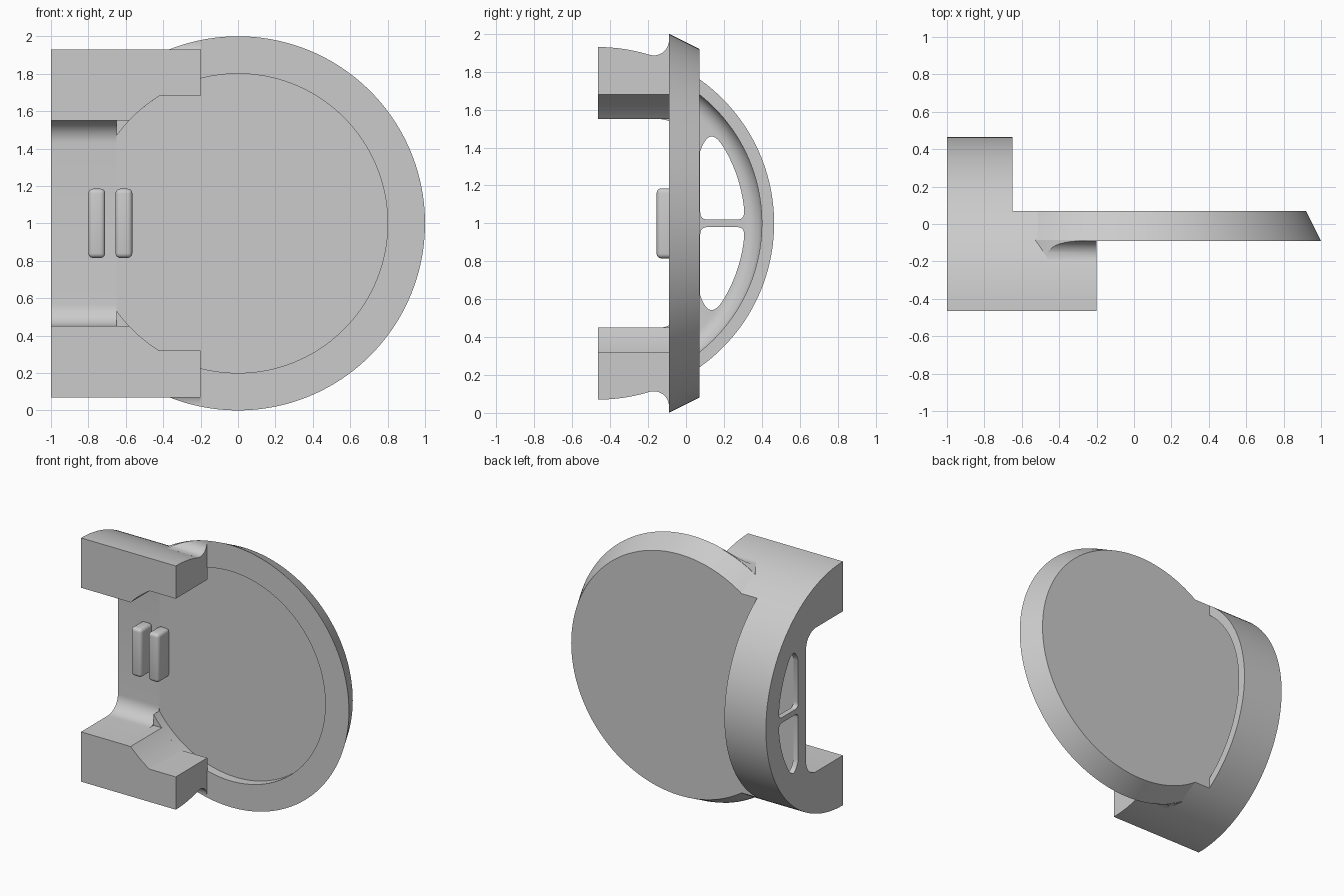
import bpy, bmesh
from math import sin, cos, pi, asin, atan2, sqrt
from mathutils import Vector

cube = bpy.data.objects.get("Cube")
if cube:
    bpy.data.objects.remove(cube)

grey = bpy.data.materials.new("plain_grey")
grey.use_nodes = True
grey.diffuse_color = (0.6, 0.6, 0.6, 1)
grey.node_tree.nodes["Principled BSDF"].inputs["Base Color"].default_value = (0.6, 0.6, 0.6, 1)

AXIS_Y = -0.465   # axis of the half-round housing
R_OUT = 0.93      # housing radius
FRONT, BACK, FLOOR = -0.09, 0.07, -0.02


def finish(name, bm):
    """Turn a bmesh into an object whose origin sits on the disc centre."""
    bmesh.ops.recalc_face_normals(bm, faces=bm.faces)
    mesh = bpy.data.meshes.new(name)
    bm.to_mesh(mesh)
    bm.free()
    mesh.materials.append(grey)
    obj = bpy.data.objects.new(name, mesh)
    obj.location.z = 1
    bpy.context.collection.objects.link(obj)
    return obj


def prism(name, pts, axis, lo, hi):
    """Extrude a (y, z) outline along X or an (x, z) outline along Y."""
    bm = bmesh.new()
    place = (lambda p: (lo, p[0], p[1])) if axis == "X" else (lambda p: (p[0], lo, p[1]))
    face = bm.faces.new([bm.verts.new(place(p)) for p in pts])
    ext = bmesh.ops.extrude_face_region(bm, geom=[face])
    step = Vector((hi - lo, 0, 0)) if axis == "X" else Vector((0, hi - lo, 0))
    moved = [v for v in ext["geom"] if isinstance(v, bmesh.types.BMVert)]
    bmesh.ops.translate(bm, verts=moved, vec=step)
    return finish(name, bm)


def lathe(name, rings, axis, n=160):
    """Stack (position, radius) rings along X (housing axis) or Y (disc axis)."""
    bm = bmesh.new()
    loops = []
    for a, r in rings:
        ring = []
        for i in range(n):
            u, w = r * cos(2 * pi * i / n), r * sin(2 * pi * i / n)
            ring.append(bm.verts.new((a, AXIS_Y + u, w) if axis == "X" else (u, a, w)))
        loops.append(ring)
    for p, q in zip(loops, loops[1:]):
        for i in range(n):
            j = (i + 1) % n
            bm.faces.new((p[i], p[j], q[j], q[i]))
    bm.faces.new(loops[0])
    bm.faces.new(loops[-1])
    return finish(name, bm)


def apply_mod(obj, kind, **settings):
    mod = obj.modifiers.new(kind.title(), kind)
    for key, value in settings.items():
        setattr(mod, key, value)
    bpy.context.view_layer.objects.active = obj
    bpy.ops.object.modifier_apply(modifier=mod.name)


def boolean(obj, cutter, op):
    apply_mod(obj, "BOOLEAN", object=cutter, operation=op, solver="EXACT")
    bpy.data.objects.remove(cutter)


def mirror_z(obj):
    apply_mod(obj, "MIRROR", use_axis=(False, False, True), use_mirror_merge=False)


def arc(cy, cz, r, a0, a1, n):
    return [(cy + r * cos(a0 + (a1 - a0) * i / n), cz + r * sin(a0 + (a1 - a0) * i / n))
            for i in range(n + 1)]


def bend(p, c, q, n=10):
    """Quadratic curve for rounded corners."""
    ts = [i / n for i in range(n + 1)]
    return [tuple((1 - t) ** 2 * p[k] + 2 * t * (1 - t) * c[k] + t * t * q[k] for k in (0, 1))
            for t in ts]


def box_outline(x0, x1, z0, z1):
    return [(x0, z0), (x1, z0), (x1, z1), (x0, z1)]


# Housing: half-round C section with filleted slot
inner = [(AXIS_Y, 0.55)] + arc(-0.14, 0.43, 0.12, pi / 2, 0, 10)
outline = arc(AXIS_Y, 0, R_OUT, -pi / 2, pi / 2, 80) + inner + [(y, -z) for y, z in reversed(inner)]
housing = prism("housing", outline, "X", -1, -0.65)

# Round-bottomed pocket behind the disc
pocket_rings = [(-0.6, 0.865)] + [(x, r) for r, x in arc(0.775, -0.87, 0.09, 0, -pi / 2, 10)]
pocket = lathe("pocket_cutter", pocket_rings, "X")
boolean(pocket, prism("pocket_trim", box_outline(-2, 0, -2, 2), "Y", -3, BACK), "DIFFERENCE")
boolean(housing, pocket, "DIFFERENCE")

# Two rounded windows through the end wall
r_win = 0.775
start = arc(AXIS_Y, 0, r_win, asin(0.07 / r_win), asin(0.4 / r_win), 16)
outline = (bend((0.27, 0.02), (0.31, 0.02), start[0]) + start[1:]
           + bend(start[-1], (0.125, 0.525), (0.075, 0.38))[1:]
           + bend((0.075, 0.06), (0.075, 0.02), (0.115, 0.02)))
window = prism("window_cutter", outline, "X", -1.1, -0.9)
mirror_z(window)
boolean(housing, window, "DIFFERENCE")

# Disc with tapered rim and shallow round recess
disc = lathe("disc", [(FLOOR, 0.8), (FRONT, 0.8), (FRONT, 1), (BACK, 0.92)], "Y")
boolean(disc, prism("disc_trim", box_outline(-2, -0.65, -2, 2), "Y", -1, 1), "DIFFERENCE")

# Clamp arms, following the recess circle on their inner corner
edge = arc(0, 0, 0.8, pi - asin(0.55 / 0.8), pi - asin(0.68 / 0.8), 10)
arm = prism("clamp_arms", [(-0.65, 0.55)] + edge + [(-0.2, 0.68), (-0.2, 1.2), (-0.65, 1.2)],
            "Y", -0.6, FRONT + 0.005)
boolean(arm, prism("arm_trim", box_outline(-2, 2, -2, 2), "Y", -1, AXIS_Y), "DIFFERENCE")

# Webs joining the disc rim to the housing
web = prism("rim_webs", box_outline(-0.65, -0.5, 0.64, 1.2), "Y", FRONT, BACK)

for part in (arm, web):
    boolean(part, lathe("round_trim", [(-1.5, R_OUT), (0.5, R_OUT)], "X"), "INTERSECT")
    mirror_z(part)

# Hollow fillets between arms and rim
rf = 0.08
cy = FRONT - rf
cz = sqrt((R_OUT + rf) ** 2 - (cy - AXIS_Y) ** 2)
end = atan2(-cz, AXIS_Y - cy)
outline = arc(cy, cz, rf, 0, end, 14) + [(-0.2, 0.8), (FRONT + 0.005, 0.8), (FRONT + 0.005, cz)]
fillet = prism("arm_fillets", outline, "X", -0.65, -0.2)
boolean(fillet, lathe("rim_trim", [(-1, 1), (1, 1)], "Y"), "INTERSECT")
mirror_z(fillet)

# Two raised pads in the slot
pads = []
for name, x in (("outer_pad", -0.8), ("inner_pad", -0.655)):
    pad = prism(name, box_outline(x, x + 0.09, -0.185, 0.185), "Y", -0.155, FLOOR + 0.01)
    apply_mod(pad, "BEVEL", width=0.025, segments=4)
    pads.append(pad)

# Smooth curved surfaces, keep edges sharp
bpy.ops.object.select_all(action="DESELECT")
for obj in [housing, disc, arm, web, fillet] + pads:
    obj.select_set(True)
bpy.context.view_layer.objects.active = housing
bpy.ops.object.shade_smooth_by_angle(angle=pi / 6)
